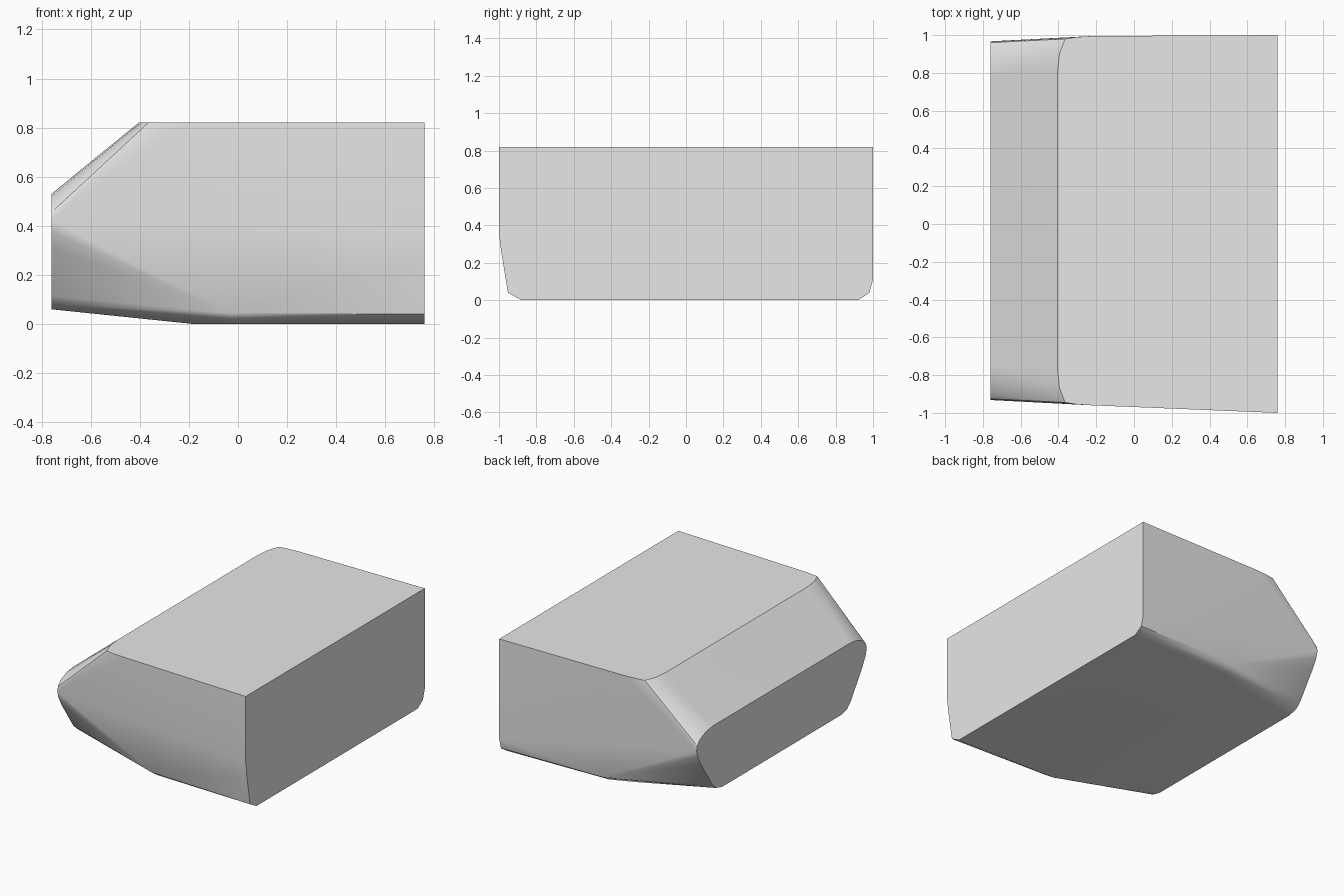
import bpy
import bmesh
import math

if "Cube" in bpy.data.objects:
    bpy.data.objects.remove(bpy.data.objects["Cube"], do_unlink=True)

# One plain grey material
grey = bpy.data.materials.new("plain grey")
grey.use_nodes = True
colour = (0.8, 0.8, 0.8, 1.0)
grey.diffuse_color = colour
grey.node_tree.nodes["Principled BSDF"].inputs["Base Color"].default_value = colour

TOP, BACK, NOSE = 0.82, 0.76, -0.76
points = []


def section(x, profile):
    """Add a cross-section of (y, z) points at one x."""
    points.extend((x, y, z) for y, z in profile)


# Full, nearly square end
section(BACK, [(-1, TOP), (-1, 0.36), (-0.988, 0.26), (-0.952, 0.04), (-0.88, 0),
               (0.92, 0), (0.98, 0.04), (1, 0.11), (1, TOP)])

# Lower edge where the sides start to tuck in, and the flat bottom
section(-0.03, [(-0.925, 0.045), (-0.86, 0), (0.9, 0), (0.975, 0.045)])
section(-0.18, [(-0.8, 0), (0.84, 0)])

# Rounded end of the flat top, and the nose face, on both sides
for side, shift in ((-1, 0.035), (1, 0)):
    for x, y in ((-0.22, 0.995), (-0.30, 0.99), (-0.365, 0.98), (-0.395, 0.9), (-0.405, 0.8)):
        points.append((x, side * (y - shift), TOP))
    section(NOSE, [(side * (y - shift), z) for y, z in
                   ((0.78, 0.53), (0.86, 0.52), (0.93, 0.49), (0.96, 0.455),
                    (0.967, 0.42), (0.955, 0.375), (0.92, 0.31), (0.79, 0.115),
                    (0.75, 0.078), (0.68, 0.06))])

# Wrap one solid body around the sections
bm = bmesh.new()
for p in points:
    bm.verts.new(p)
hull = bmesh.ops.convex_hull(bm, input=bm.verts)
loose = [v for v in bm.verts if not v.link_faces]
bmesh.ops.delete(bm, geom=loose, context='VERTS')
bmesh.ops.dissolve_limit(bm, angle_limit=math.radians(0.5), verts=bm.verts, edges=bm.edges)
bmesh.ops.recalc_face_normals(bm, faces=bm.faces)
mesh = bpy.data.meshes.new("tapered_body")
bm.to_mesh(mesh)
bm.free()
mesh.materials.append(grey)
body = bpy.data.objects.new("tapered_body", mesh)
bpy.context.collection.objects.link(body)

# Soft sides with sharp rims
bpy.ops.object.select_all(action='DESELECT')
body.select_set(True)
bpy.context.view_layer.objects.active = body
bpy.ops.object.shade_smooth_by_angle(angle=math.radians(32))
weighted = body.modifiers.new("even_shading", 'WEIGHTED_NORMAL')
weighted.keep_sharp = True
